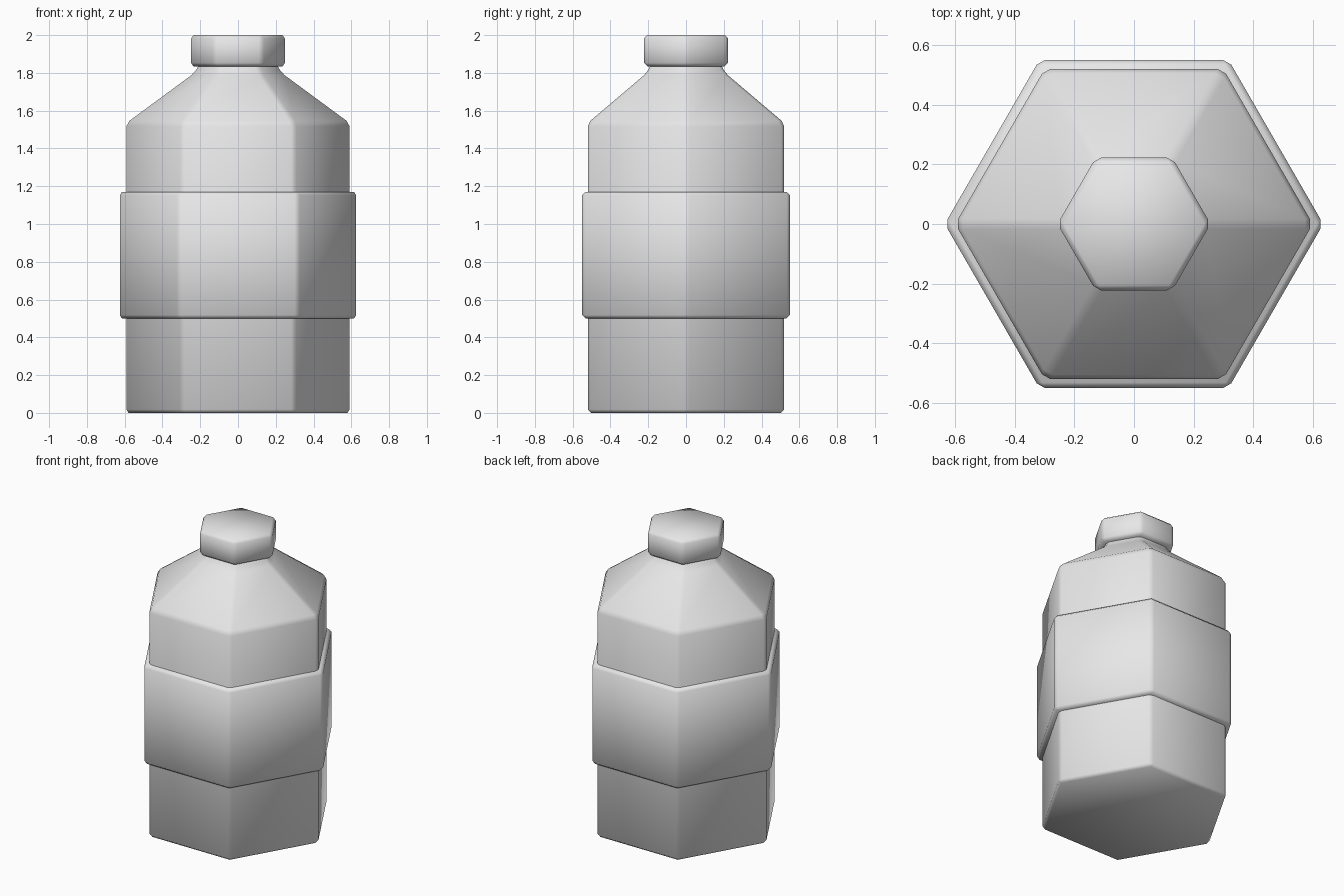
import bpy
import bmesh
from math import cos, sin, pi

cube = bpy.data.objects.get("Cube")
if cube:
    bpy.data.objects.remove(cube, do_unlink=True)

grey = bpy.data.materials.new("plain grey")
grey.use_nodes = True
COLOUR = (0.8, 0.8, 0.8, 1)
grey.diffuse_color = COLOUR
grey.node_tree.nodes["Principled BSDF"].inputs["Base Color"].default_value = COLOUR

SIDES = 6


def hex_part(name, profile, bevel):
    """Closed six-sided solid through (radius, height) rings, with softened edges."""
    bm = bmesh.new()
    rings = [[bm.verts.new((r * cos(2 * pi * i / SIDES), r * sin(2 * pi * i / SIDES), z))
              for i in range(SIDES)] for r, z in profile]
    for low, high in zip(rings, rings[1:]):
        for i in range(SIDES):
            j = (i + 1) % SIDES
            bm.faces.new((low[i], low[j], high[j], high[i]))
    bm.faces.new(rings[0][::-1])
    bm.faces.new(rings[-1])
    bmesh.ops.bevel(bm, geom=bm.edges[:], offset=bevel, segments=1,
                    affect='EDGES', clamp_overlap=True)
    for face in bm.faces:
        face.smooth = True
    mesh = bpy.data.meshes.new(name)
    bm.to_mesh(mesh)
    bm.free()
    mesh.materials.append(grey)
    obj = bpy.data.objects.new(name, mesh)
    bpy.context.collection.objects.link(obj)
    return obj


# Bottle with sloping shoulder and short neck
hex_part("bottle_body", [(0.6, 0), (0.6, 1.535), (0.24, 1.8), (0.2, 1.87)], 0.018)
# Raised band around the middle
hex_part("label_band", [(0.635, 0.5), (0.635, 1.17)], 0.018)
# Screw cap
hex_part("cap", [(0.257, 1.835), (0.257, 2.0)], 0.018)
